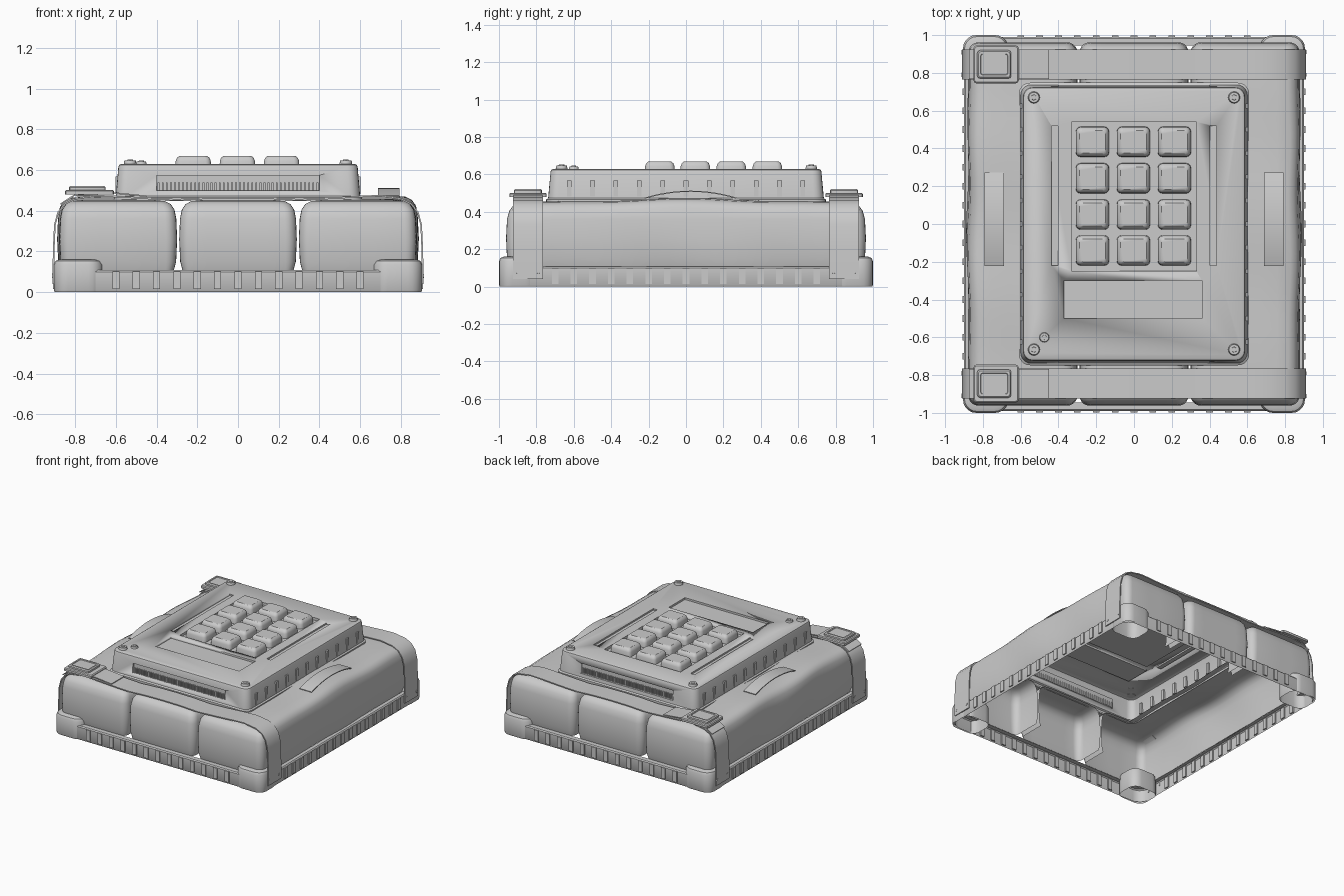
import bpy, bmesh, math
from mathutils import Vector, Matrix

if "Cube" in bpy.data.objects:
    bpy.data.objects.remove(bpy.data.objects["Cube"])


def finish(name, bm, angle=35):
    bmesh.ops.recalc_face_normals(bm, faces=bm.faces)
    me = bpy.data.meshes.new(name)
    bm.to_mesh(me)
    bm.free()
    ob = bpy.data.objects.new(name, me)
    bpy.context.collection.objects.link(ob)
    bpy.ops.object.select_all(action='DESELECT')
    ob.select_set(True)
    bpy.context.view_layer.objects.active = ob
    bpy.ops.object.shade_smooth_by_angle(angle=math.radians(angle))
    return ob


def loft(bm, sections, cx=0, cy=0, top=True, bottom=False, n=5):
    """Stack rounded rectangles (half x, half y, corner radius, z)."""
    rings = []
    for hx, hy, r, z in sections:
        ring = []
        for q, (sx, sy) in enumerate(((1, 1), (-1, 1), (-1, -1), (1, -1))):
            for i in range(n + 1):
                a = math.pi / 2 * (q + i / n)
                ring.append(bm.verts.new((cx + sx * (hx - r) + r * math.cos(a),
                                          cy + sy * (hy - r) + r * math.sin(a), z)))
        rings.append(ring)
    for a, b in zip(rings, rings[1:]):
        for i in range(len(a)):
            j = (i + 1) % len(a)
            bm.faces.new((a[i], a[j], b[j], b[i]))
    if top:
        bm.faces.new(rings[-1])
    if bottom:
        bm.faces.new(rings[0][::-1])


def box(bm, c, s):
    bmesh.ops.create_cube(bm, size=1, matrix=Matrix.Translation(c) @ Matrix.Diagonal((*s, 1)))


def strip(bm, path, along, centre, width, t):
    """Thick ribbon following path of (u, z), u runs along x or y."""
    def pt(u, z, w):
        return (u, centre + w, z) if along == 'x' else (centre + w, u, z)
    rings = []
    for i, (u, z) in enumerate(path):
        a, b = path[max(i - 1, 0)], path[min(i + 1, len(path) - 1)]
        d = Vector((b[0] - a[0], b[1] - a[1])).normalized()
        nu, nz = -d.y * t, d.x * t
        w = width / 2
        rings.append([bm.verts.new(pt(*p)) for p in
                      ((u, z, -w), (u, z, w), (u + nu, z + nz, w), (u + nu, z + nz, -w))])
    for a, b in zip(rings, rings[1:]):
        for i in range(4):
            j = (i + 1) % 4
            bm.faces.new((a[i], a[j], b[j], b[i]))
    bm.faces.new(rings[0])
    bm.faces.new(rings[-1])


def cylinder(bm, c, r, h, axis='z', seg=16):
    rot = Matrix.Rotation(math.pi / 2, 4, 'Y') if axis == 'x' else Matrix()
    bmesh.ops.create_cone(bm, cap_ends=True, segments=seg, radius1=r, radius2=r * 0.85,
                          depth=h, matrix=Matrix.Translation(c) @ rot)


# open base tray with a narrow lip under the bags
bm = bmesh.new()
loft(bm, [(0.895, 0.985, 0.08, 0), (0.9, 0.99, 0.08, 0.008), (0.9, 0.99, 0.08, 0.1),
          (0.893, 0.983, 0.08, 0.108), (0.865, 0.945, 0.06, 0.108)], top=False)
finish("base_tray", bm)

# ribs around the tray
bm = bmesh.new()
for s in (-1, 1):
    for i in range(13):
        box(bm, (-0.6 + 0.1 * i, s * 0.989, 0.058), (0.035, 0.018, 0.085))
    for i in range(15):
        box(bm, (s * 0.899, -0.7 + 0.1 * i, 0.058), (0.018, 0.035, 0.085))
finish("tray_ribs", bm)

# corner guards
bm = bmesh.new()
for sx in (-1, 1):
    for sy in (-1, 1):
        loft(bm, [(0.115, 0.1, 0.06, 0), (0.12, 0.105, 0.07, 0.01), (0.12, 0.105, 0.07, 0.135),
                  (0.112, 0.097, 0.065, 0.153), (0.095, 0.08, 0.05, 0.16)],
             sx * 0.785, sy * 0.895, bottom=False)
finish("corner_guards", bm)

# three soft bags, open below and under the control box
for name, cx in (("left_bag", -0.588), ("middle_bag", 0), ("right_bag", 0.588)):
    bm = bmesh.new()
    loft(bm, [(0.272, 0.945, 0.04, 0.105), (0.284, 0.957, 0.05, 0.15), (0.289, 0.962, 0.055, 0.26),
              (0.285, 0.957, 0.055, 0.36), (0.276, 0.945, 0.05, 0.405), (0.258, 0.925, 0.045, 0.432),
              (0.23, 0.895, 0.04, 0.447), (0.17, 0.83, 0.03, 0.453)], cx)
    cuts = [((0, y / 100, 0), (0, 1, 0)) for y in range(-72, 73, 8)]
    cuts += [((x, 0, 0), (1, 0, 0)) for x in (-0.67, -0.57, -0.15, 0.15, 0.57, 0.67)]
    for co, no in cuts:
        bmesh.ops.bisect_plane(bm, geom=bm.verts[:] + bm.edges[:] + bm.faces[:],
                               plane_co=co, plane_no=no)
    hole = [f for f in bm.faces if abs(f.calc_center_median().x) < 0.57
            and abs(f.calc_center_median().y) < 0.72]
    bmesh.ops.delete(bm, geom=hole, context='FACES')
    for v in bm.verts:  # soft bulges between the straps
        x, y, z = v.co
        k = max(0, 1 - (y / 0.78) ** 2)
        if abs(x) > 0.5:
            if z > 0.39:
                v.co.z += k * (0.014 + 0.008 * math.sin(7 * y + 2 * x))
            if abs(x) > 0.8:
                v.co.x += math.copysign(k * 0.006 * (1 + math.sin(9 * y + 8 * z)), x)
    finish(name, bm, 60)

# straps over both ends, with rivets
half = [(0.903, 0.04), (0.902, 0.2), (0.896, 0.33), (0.88, 0.39), (0.85, 0.43), (0.8, 0.455),
        (0.7, 0.47), (0.6, 0.466), (0.45, 0.457), (0.3, 0.45), (0.15, 0.458)]
path = [(-x, z) for x, z in half] + [(0, 0.46)] + half[::-1]
bm = bmesh.new()
for s in (-1, 1):
    strip(bm, path, 'x', s * 0.845, 0.16, 0.008)
    strip(bm, [(-0.87, 0.43), (-0.8, 0.475), (-0.65, 0.488), (-0.55, 0.478), (-0.45, 0.468)],
          'x', s * 0.845, 0.155, 0.007)
finish("straps", bm)
bm = bmesh.new()
for sx in (-1, 1):
    for sy in (-1, 1):
        for y in (0.79, 0.91):
            cylinder(bm, (sx * 0.905, sy * y, 0.08), 0.012, 0.016, 'x', 10)
finish("strap_rivets", bm)

# strap buckles
for name, s in (("front_buckle", -1), ("rear_buckle", 1)):
    bm = bmesh.new()
    loft(bm, [(0.12, 0.1, 0.015, 0.48), (0.12, 0.1, 0.015, 0.496), (0.114, 0.094, 0.012, 0.502)],
         -0.73, s * 0.845, bottom=True, n=2)
    loft(bm, [(0.09, 0.075, 0.015, 0.5), (0.09, 0.075, 0.015, 0.515), (0.083, 0.068, 0.012, 0.522),
              (0.072, 0.056, 0.01, 0.522), (0.07, 0.054, 0.01, 0.517)], -0.74, s * 0.845, n=2)
    finish(name, bm, 30)

# arched grab tabs on the side bags
bm = bmesh.new()
for s in (-1, 1):
    arc = [(0.025 + 0.245 * t / 6, 0.507 - 0.037 * (t / 6) ** 2) for t in range(-6, 7)]
    strip(bm, arc, 'y', s * 0.74, 0.105, 0.006)
finish("grab_tabs", bm)

# control box: flanged shell with recesses cut in
bm = bmesh.new()
loft(bm, [(0.61, 0.748, 0.06, 0.448), (0.61, 0.748, 0.06, 0.466), (0.6, 0.737, 0.055, 0.473),
          (0.588, 0.724, 0.05, 0.615), (0.584, 0.72, 0.047, 0.625), (0.574, 0.71, 0.04, 0.63)],
     bottom=True)
case = finish("control_box", bm, 30)
bm = bmesh.new()
box(bm, (0, 0.145, 0.63), (0.66, 0.79, 0.04))        # keypad well
box(bm, (-0.005, -0.4, 0.63), (0.73, 0.2, 0.03))     # display well
for s in (-1, 1):
    box(bm, (s * 0.42, 0.15, 0.63), (0.035, 0.74, 0.024))
    box(bm, (0, s * 0.745, 0.537), (0.8, 0.06, 0.075))
cut = finish("cutter", bm)
cut.hide_render = True
mod = case.modifiers.new("recesses", 'BOOLEAN')
mod.operation, mod.object, mod.solver = 'DIFFERENCE', cut, 'EXACT'
bpy.context.view_layer.objects.active = case
bpy.ops.object.modifier_apply(modifier=mod.name)
bpy.data.objects.remove(cut)
bm = bmesh.new()
bm.from_mesh(case.data)
floor = [f for f in bm.faces if f.calc_center_median().z < 0.45]
bmesh.ops.delete(bm, geom=floor, context='FACES')
bm.to_mesh(case.data)
bm.free()

# side ribs and end grilles of the control box
bm = bmesh.new()
for s in (-1, 1):
    for i in range(11):
        box(bm, (s * 0.592, -0.625 + 0.125 * i, 0.525), (0.022, 0.025, 0.085))
    for i in range(40):
        box(bm, (-0.39 + 0.02 * i, s * 0.716, 0.52), (0.009, 0.016, 0.04))
finish("box_ribs", bm)

# keypad buttons
bm = bmesh.new()
for x in (-0.22, -0.003, 0.214):
    for y in (0.435, 0.242, 0.05, -0.14):
        loft(bm, [(0.088, 0.08, 0.025, 0.61), (0.086, 0.078, 0.025, 0.645),
                  (0.08, 0.072, 0.022, 0.66), (0.068, 0.06, 0.018, 0.67)], x, y, n=3)
finish("keypad_buttons", bm)

# corner screws and indicator light
bm = bmesh.new()
for x in (-0.53, 0.53):
    for y in (-0.665, 0.67):
        cylinder(bm, (x, y, 0.638), 0.032, 0.02)
        cylinder(bm, (x, y, 0.648), 0.017, 0.008, seg=6)
cylinder(bm, (-0.475, -0.6, 0.635), 0.027, 0.014)
cylinder(bm, (-0.475, -0.6, 0.642), 0.014, 0.01)
finish("screws_and_light", bm)
